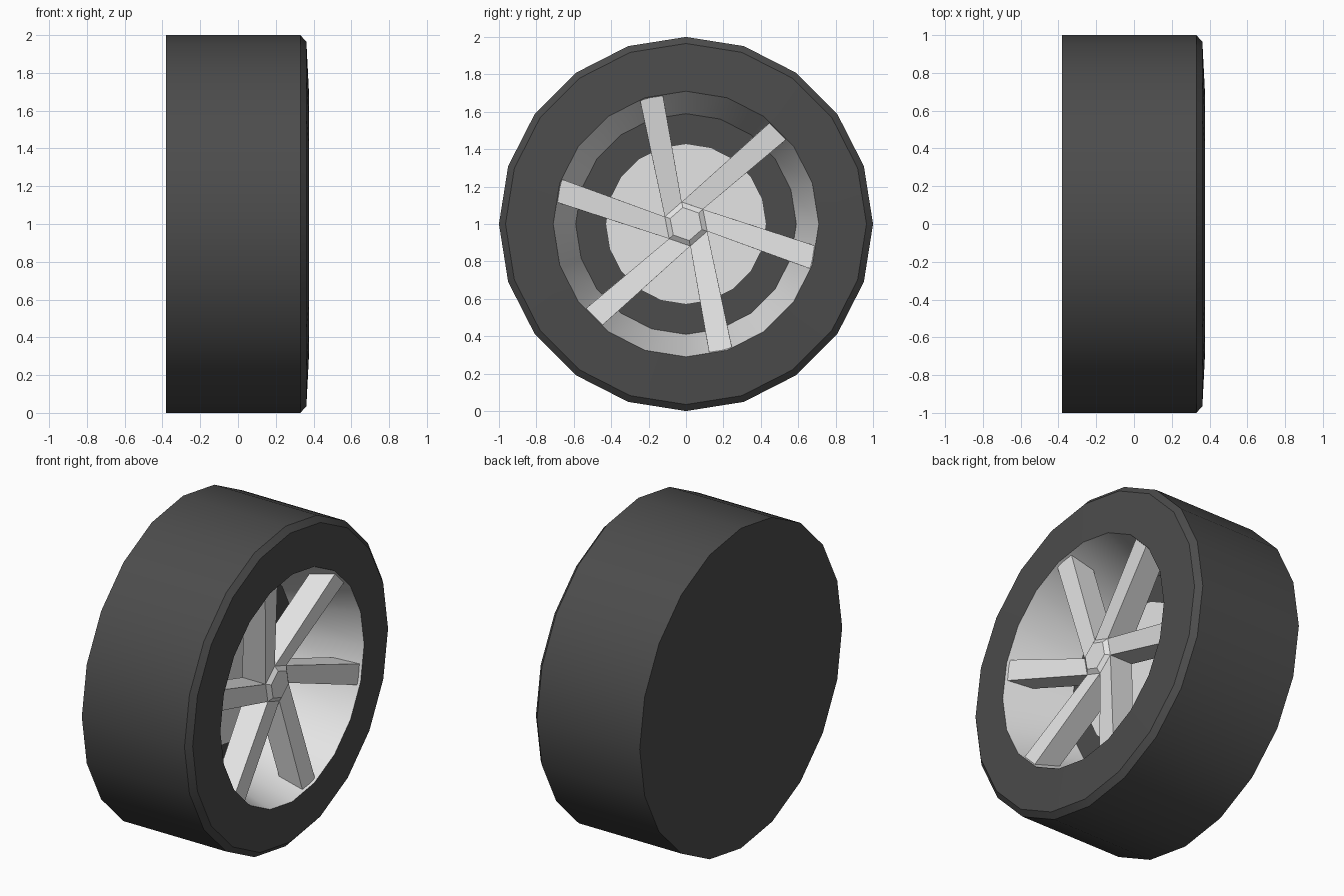
import bpy, bmesh, math

if "Cube" in bpy.data.objects:
    bpy.data.objects.remove(bpy.data.objects["Cube"])

SIDES = 20


def material(name, value):
    m = bpy.data.materials.new(name)
    m.diffuse_color = (value, value, value, 1)
    m.use_nodes = True
    m.node_tree.nodes["Principled BSDF"].inputs["Base Color"].default_value = m.diffuse_color
    return m


rubber = material("dark rubber", 0.072)
metal = material("light metal", 0.78)


def finish(bm, name, mat, smooth=False):
    me = bpy.data.meshes.new(name)
    bm.to_mesh(me)
    bm.free()
    ob = bpy.data.objects.new(name, me)
    bpy.context.collection.objects.link(ob)
    me.materials.append(mat)
    if smooth:
        bpy.ops.object.select_all(action='DESELECT')
        ob.select_set(True)
        bpy.context.view_layer.objects.active = ob
        bpy.ops.object.shade_smooth_by_angle(angle=math.radians(30))
    return ob


def lathe(name, profile, mat, start_cap=False, end_cap=False, n=SIDES, turn=0.0, smooth=True):
    """Spin (x, radius) points around the axle, z = 1."""
    bm = bmesh.new()
    rings = []
    for x, r in profile:
        rings.append([bm.verts.new((x, r * math.cos(turn + math.tau * j / n),
                                    1 + r * math.sin(turn + math.tau * j / n)))
                      for j in range(n)])
    for a, b in zip(rings, rings[1:]):
        for j in range(n):
            k = (j + 1) % n
            bm.faces.new((a[j], a[k], b[k], b[j]))
    if start_cap:
        bm.faces.new(rings[0][::-1])
    if end_cap:
        bm.faces.new(rings[-1])
    return finish(bm, name, mat, smooth)


# Tyre with closed back and chamfered front
lathe("tire", [(-.38, 1), (.33, 1), (.362, .965), (.375, .71)], rubber, start_cap=True)
# Conical rim barrel, dark back plate and light brake disc
lathe("rim_barrel", [(.375, .71), (-.03, .59)], metal)
lathe("back_plate", [(-.03, .59), (-.03, .42)], rubber, end_cap=True)
lathe("brake_disc", [(-.03, .43), (-.015, .43)], metal, end_cap=True)

# Hexagonal hub with a small raised cap
TURN = math.radians(41)
lathe("hub", [(.11, .12), (.27, .12), (.29, .09)], metal, True, True, n=6, turn=TURN, smooth=False)

# Six pinwheel spokes, each growing from one hub side and dishing outward
for i in range(6):
    ang = TURN + i * math.tau / 6
    c, s = math.cos(ang), math.sin(ang)
    bm = bmesh.new()
    # (x, distance along spoke, sideways offset)
    front = [(.27, .12, 0), (.36, .705, -.01), (.36, .695, .115), (.27, .06, .104)]
    back = [(.11, .12, 0), (.205, .66, -.01), (.205, .65, .115), (.11, .06, .104)]
    f, b = [[bm.verts.new((x, u * c - v * s, 1 + u * s + v * c)) for x, u, v in pts]
            for pts in (front, back)]
    bm.faces.new(f)
    bm.faces.new(b[::-1])
    for j in range(4):
        k = (j + 1) % 4
        bm.faces.new((f[k], f[j], b[j], b[k]))
    bmesh.ops.recalc_face_normals(bm, faces=bm.faces)
    finish(bm, f"spoke_{i + 1}", metal)
